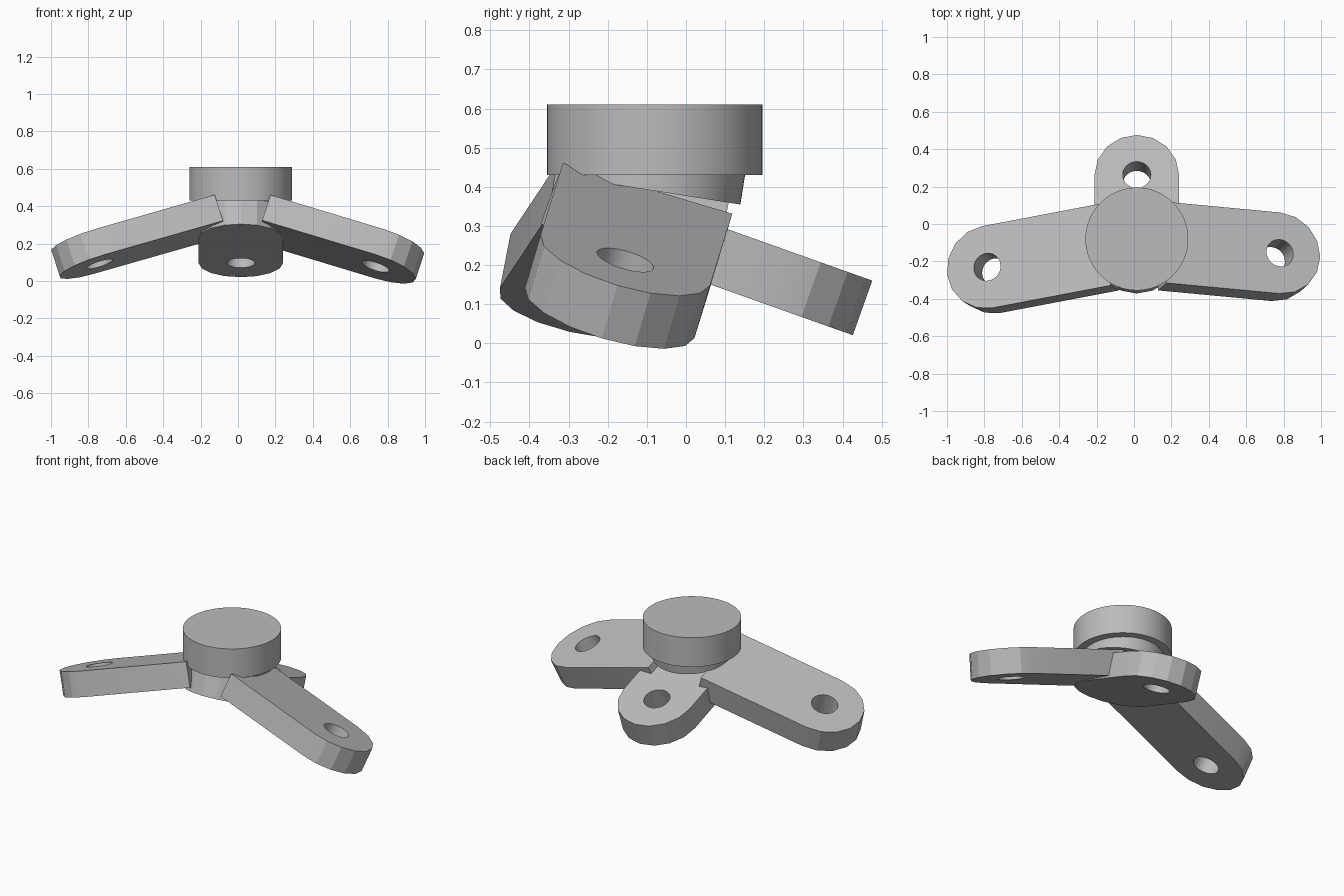
import bpy
import bmesh
import math
from mathutils import Matrix, Vector

cube = bpy.data.objects.get("Cube")
if cube:
    bpy.data.objects.remove(cube, do_unlink=True)

metal = bpy.data.materials.new("plain_grey")
metal.use_nodes = True
grey = (0.5, 0.5, 0.5, 1)
metal.diffuse_color = grey
metal.node_tree.nodes["Principled BSDF"].inputs["Base Color"].default_value = grey

WIDTH = 0.226      # half width of every arm
HOLE = 0.075
THICK = 0.148


def finish(name, bm, matrix):
    """Turn a bmesh into a placed, shaded object."""
    bmesh.ops.recalc_face_normals(bm, faces=bm.faces)
    mesh = bpy.data.meshes.new(name)
    bm.to_mesh(mesh)
    bm.free()
    mesh.materials.append(metal)
    obj = bpy.data.objects.new(name, mesh)
    bpy.context.collection.objects.link(obj)
    obj.matrix_world = matrix
    bpy.ops.object.select_all(action="DESELECT")
    obj.select_set(True)
    bpy.context.view_layer.objects.active = obj
    bpy.ops.object.shade_smooth_by_angle(angle=math.radians(20))
    return obj


def arc(cx, radius, start, end, steps):
    return [(cx + radius * math.cos(start + (end - start) * i / steps),
             radius * math.sin(start + (end - start) * i / steps))
            for i in range(steps + 1)]


def arm(name, hole_centre, direction, normal, length, round_root=False):
    """Slab with a rounded, drilled tip; hole_centre lies on its top face."""
    half = math.pi / 2
    outline = arc(0, WIDTH, -half, half, 8)
    if round_root:
        outline += arc(-length, WIDTH, half, 3 * half, 8)
    else:
        outline += [(-length, WIDTH), (-length, -WIDTH)]
    bore = arc(0, HOLE, 0, 2 * math.pi, 32)[:-1]

    bm = bmesh.new()
    for loop in (outline, bore):
        verts = [bm.verts.new((x, y, 0)) for x, y in loop]
        for a, b in zip(verts, verts[1:] + verts[:1]):
            bm.edges.new((a, b))
    bmesh.ops.triangle_fill(bm, edges=bm.edges[:], use_beauty=True)
    slab = bmesh.ops.extrude_face_region(bm, geom=bm.faces[:], use_keep_orig=True)
    moved = [g for g in slab["geom"] if isinstance(g, bmesh.types.BMVert)]
    bmesh.ops.translate(bm, verts=moved, vec=(0, 0, -THICK))

    z = Vector(normal).normalized()
    x = Vector(direction)
    x = (x - z * x.dot(z)).normalized()
    y = z.cross(x)
    matrix = Matrix((x, y, z)).transposed().to_4x4()
    matrix.translation = hole_centre
    return finish(name, bm, matrix)


def disc(name, centre, radius, depth, tilt=0.0):
    bm = bmesh.new()
    bmesh.ops.create_cone(bm, cap_ends=True, segments=64, radius1=radius,
                          radius2=radius, depth=depth)
    return finish(name, bm, Matrix.Translation(centre) @ Matrix.Rotation(tilt, 4, "X"))


# Central cap and the leaning neck below it
disc("cap", (0.015, -0.08, 0.52), 0.275, 0.18)
disc("neck", (0.015, -0.08, 0.43), 0.228, 0.08, math.radians(-9))

# Three drilled arms; the back one runs under the hub
arm("left_arm", (0.78, -0.155, 0.213), (1, -0.093, -0.3), (0.3, 0.27, 0.91), 0.635)
arm("right_arm", (-0.785, -0.23, 0.229), (-1, -0.19, -0.286), (-0.3, 0.18, 0.93), 0.67)
arm("back_arm", (0.015, 0.263, 0.236), (0, 1, -0.356), (0, 0.335, 0.942), 0.395, True)
